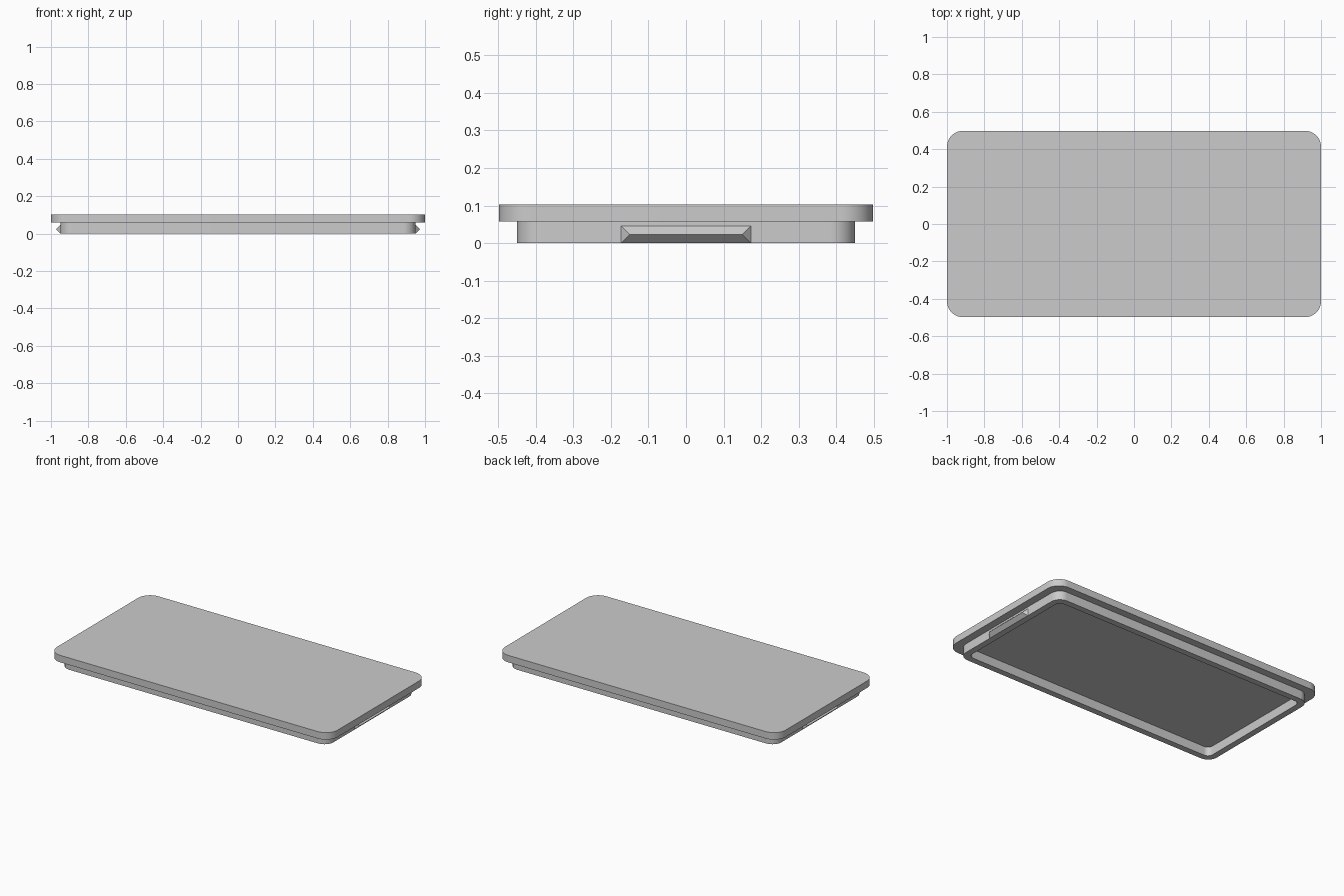
import bpy, bmesh
from math import sin, cos, pi, radians

cube = bpy.data.objects.get("Cube")
if cube:
    bpy.data.objects.remove(cube, do_unlink=True)

LIP_TOP, TOP = 0.058, 0.103      # underside and top of the plate
LIP_X, LIP_Y = 0.95, 0.45        # half size of the lip
WALL = 0.04

grey = bpy.data.materials.new("light grey")
grey.use_nodes = True
colour = (0.6, 0.6, 0.6, 1)
grey.diffuse_color = colour
grey.node_tree.nodes["Principled BSDF"].inputs["Base Color"].default_value = colour


def rounded_loop(bm, hx, hy, r, z, steps=12):
    """Counter-clockwise ring of vertices around a rounded rectangle."""
    ring = []
    for i, (sx, sy) in enumerate([(1, 1), (-1, 1), (-1, -1), (1, -1)]):
        for k in range(steps + 1):
            a = (i + k / steps) * pi / 2
            ring.append(bm.verts.new((sx * (hx - r) + r * cos(a),
                                      sy * (hy - r) + r * sin(a), z)))
    return ring


def join_loops(bm, a, b):
    n = len(a)
    for i in range(n):
        j = (i + 1) % n
        bm.faces.new((a[i], a[j], b[j], b[i]))


def finish(bm, name):
    mesh = bpy.data.meshes.new(name)
    bm.to_mesh(mesh)
    bm.free()
    mesh.materials.append(grey)
    obj = bpy.data.objects.new(name, mesh)
    bpy.context.collection.objects.link(obj)
    bpy.ops.object.select_all(action='DESELECT')
    obj.select_set(True)
    bpy.context.view_layer.objects.active = obj
    bpy.ops.object.shade_smooth_by_angle(angle=radians(25))
    return obj


# Top plate
bm = bmesh.new()
low = rounded_loop(bm, 1.0, 0.498, 0.085, LIP_TOP)
high = rounded_loop(bm, 1.0, 0.498, 0.085, TOP)
join_loops(bm, low, high)
bm.faces.new(high)
bm.faces.new(low[::-1])
finish(bm, "lid_plate")

# Hollow lip below the plate: outer wall, bottom rim, inner wall
bm = bmesh.new()
outer = (LIP_X, LIP_Y, 0.065)
inner = (LIP_X - WALL, LIP_Y - WALL, 0.035)
loops = [rounded_loop(bm, *size, z) for size, z in
         ((inner, LIP_TOP), (inner, 0), (outer, 0), (outer, LIP_TOP))]
for a, b in zip(loops, loops[1:]):
    join_loops(bm, a, b)
finish(bm, "lid_lip")

# Wedge-shaped snap clip on each short end
for side, name in ((1, "left_clip"), (-1, "right_clip")):
    bm = bmesh.new()
    base = [bm.verts.new((side * LIP_X, y, z)) for y, z in
            ((-0.173, 0), (0.173, 0), (0.173, 0.046), (-0.173, 0.046))]
    ridge = [bm.verts.new((side * 0.974, y, 0.023)) for y in (-0.15, 0.15)]
    bm.faces.new((base[0], base[1], ridge[1], ridge[0]))
    bm.faces.new((base[2], base[3], ridge[0], ridge[1]))
    bm.faces.new((base[1], base[2], ridge[1]))
    bm.faces.new((base[3], base[0], ridge[0]))
    bm.faces.new(base[::-1])
    bmesh.ops.recalc_face_normals(bm, faces=bm.faces)
    finish(bm, name)
